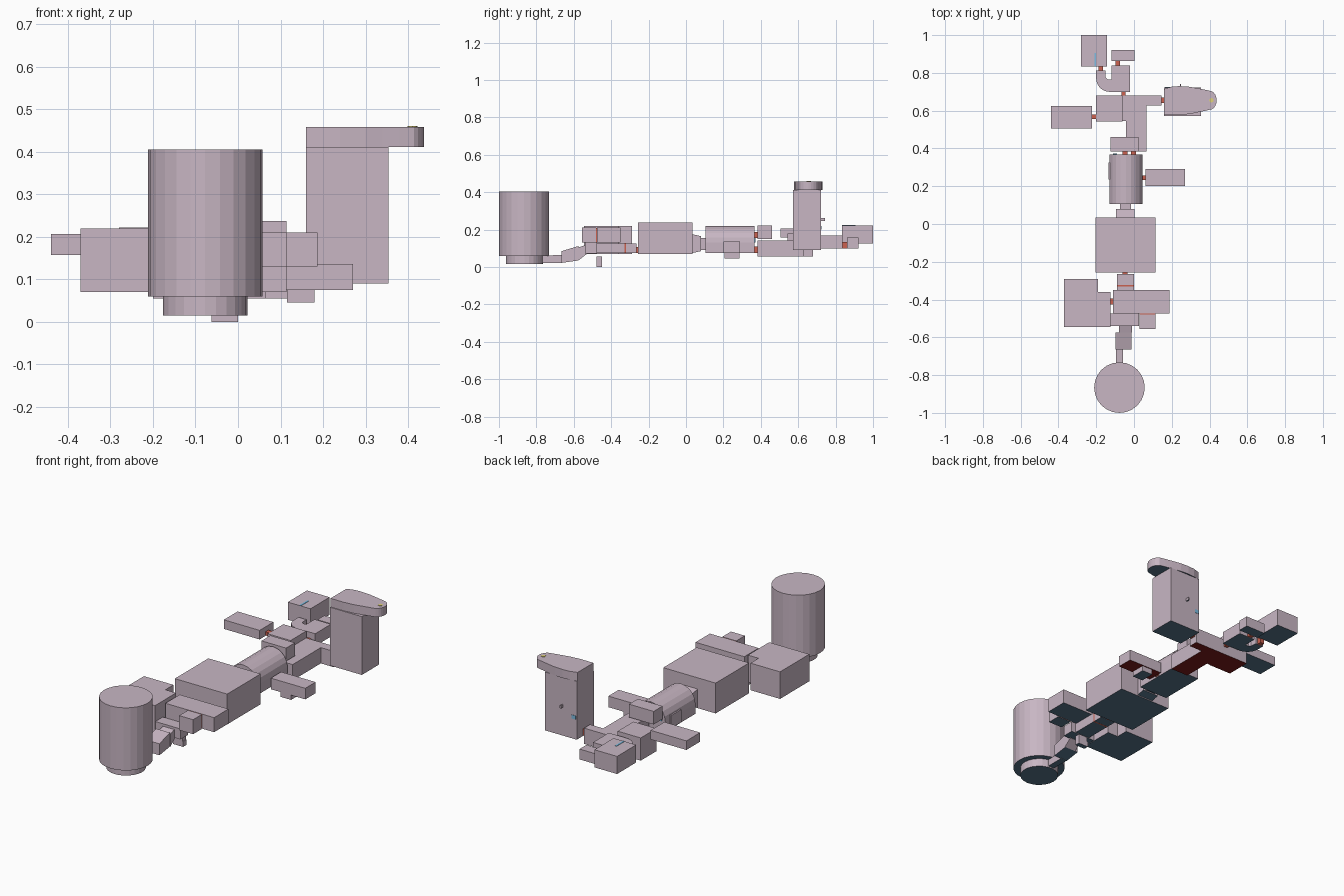
import bpy, bmesh, math


def material(name, rgb):
    m = bpy.data.materials.new(name)
    m.diffuse_color = (*rgb, 1)
    return m


WALL = material("wall", (0.58, 0.47, 0.55))
FLOOR = material("floor", (0.09, 0.17, 0.25))
RED_FLOOR = material("red_floor", (0.2, 0.01, 0.01))
DOOR = material("door", (0.6, 0.12, 0.08))
GLASS = material("glass", (0.2, 0.5, 0.75))
YELLOW = material("lamp", (0.75, 0.65, 0.2))


def loft(name, ring_a, ring_b, mat=WALL, floor=FLOOR):
    """Closed solid between two matching rings; downward faces get the floor colour."""
    bm = bmesh.new()
    a = [bm.verts.new(p) for p in ring_a]
    b = [bm.verts.new(p) for p in ring_b]
    n = len(a)
    bm.faces.new(a[::-1])
    bm.faces.new(b)
    for i in range(n):
        j = (i + 1) % n
        bm.faces.new((a[i], a[j], b[j], b[i]))
    bmesh.ops.recalc_face_normals(bm, faces=bm.faces)
    bm.normal_update()
    for f in bm.faces:
        f.material_index = 1 if f.normal.z < -0.9 else 0
    me = bpy.data.meshes.new(name)
    bm.to_mesh(me)
    bm.free()
    me.materials.append(mat)
    me.materials.append(floor)
    ob = bpy.data.objects.new(name, me)
    bpy.context.collection.objects.link(ob)
    return ob


def prism(name, pts, z0, z1, mat=WALL, floor=FLOOR):
    return loft(name, [(x, y, z0) for x, y in pts], [(x, y, z1) for x, y in pts], mat, floor)


def box(name, x0, x1, y0, y1, z0, z1, mat=WALL, floor=FLOOR):
    return prism(name, [(x0, y0), (x1, y0), (x1, y1), (x0, y1)], z0, z1, mat, floor)


def arc(cx, cy, r, a0, a1, n):
    return [(cx + r * math.cos(math.radians(a0 + (a1 - a0) * i / n)),
             cy + r * math.sin(math.radians(a0 + (a1 - a0) * i / n))) for i in range(n + 1)]


def section(y, x0, x1, z0, z1):
    return [(x0, y, z0), (x1, y, z0), (x1, y, z1), (x0, y, z1)]


# Round silo at the front, with its narrower foot
prism("silo", arc(-0.077, -0.866, 0.134, 0, 345, 23), 0.06, 0.405)
prism("silo_foot", arc(-0.077, -0.864, 0.099, 0, 345, 23), 0.015, 0.06)
loft("silo_passage", section(-0.78, -0.095, -0.058, 0.022, 0.06),
     section(-0.66, -0.095, -0.058, 0.022, 0.065))
loft("sloped_passage", section(-0.665, -0.097, -0.013, 0.022, 0.085),
     section(-0.575, -0.097, -0.013, 0.035, 0.112))
loft("ramp_passage", section(-0.575, -0.08, -0.01, 0.035, 0.105),
     section(-0.53, -0.08, -0.01, 0.07, 0.12))

# Front cluster of rooms
box("front_lobby", -0.125, 0.027, -0.54, -0.475, 0.072, 0.13)
box("front_corridor", -0.09, 0.0, -0.475, -0.265, 0.075, 0.127)
box("front_upper_room", -0.11, 0.187, -0.475, -0.35, 0.13, 0.21)
box("front_bay", 0.03, 0.115, -0.555, -0.48, 0.13, 0.21)
prism("front_left_room", [(-0.37, -0.545), (-0.125, -0.545), (-0.125, -0.36), (-0.19, -0.36),
                          (-0.19, -0.29), (-0.37, -0.29)], 0.07, 0.219)
box("hanging_shaft_top", -0.058, -0.002, -0.478, -0.45, 0.03, 0.055)
box("hanging_shaft_bottom", -0.062, 0.0, -0.478, -0.45, 0.0, 0.03)

# Main hall and its tapering neck
box("main_hall", -0.205, 0.114, -0.257, 0.035, 0.07, 0.237)
loft("hall_neck", section(0.035, -0.095, 0.003, 0.075, 0.175),
     section(0.08, -0.095, 0.003, 0.085, 0.165))
box("hall_neck_end", -0.075, -0.015, 0.08, 0.11, 0.09, 0.155)

# Vaulted room: arched section run along y
vault = [(0.045, 0.075)] + arc(-0.043, 0.13, 0.088, 0, 180, 10) + [(-0.131, 0.075)]
loft("vaulted_room", [(x, 0.105, z) for x, z in vault], [(x, 0.367, z) for x, z in vault])
box("vault_side_panel", -0.136, -0.12, 0.235, 0.325, 0.08, 0.15)
box("vault_window", -0.11, -0.09, 0.325, 0.372, 0.13, 0.17, GLASS, GLASS)

# Right wing with a hanging pit
box("right_wing", 0.06, 0.27, 0.2, 0.29, 0.075, 0.136, floor=RED_FLOOR)
box("right_wing_pit", 0.115, 0.18, 0.205, 0.285, 0.046, 0.08)

# Rear junction: low branching hall, raised left block
box("rear_upper_room", -0.125, 0.025, 0.383, 0.46, 0.15, 0.222)
prism("branching_hall", [(-0.042, 0.383), (0.065, 0.383), (0.065, 0.628), (0.145, 0.628),
                         (0.145, 0.68), (-0.06, 0.68), (-0.06, 0.545), (-0.042, 0.545)],
      0.055, 0.142, floor=RED_FLOOR)
box("junction_block", -0.2, -0.06, 0.543, 0.68, 0.055, 0.18, floor=RED_FLOOR)
box("left_wing", -0.44, -0.222, 0.505, 0.625, 0.157, 0.207)

# Tower with an overhanging rounded head
box("tower", 0.16, 0.354, 0.572, 0.722, 0.09, 0.411)
head = [(0.16, 0.577), (0.24, 0.577), (0.3, 0.583), (0.34, 0.592), (0.38, 0.6)]
head += arc(0.395, 0.655, 0.052, -65, 65, 8) + [(0.38, 0.71), (0.34, 0.718), (0.29, 0.727),
                                                (0.24, 0.73), (0.2, 0.727), (0.16, 0.715)]
# widen the rounded tip to the head's full reach
head = [(x if x < 0.4 else 0.4 + (x - 0.4) * 0.8, y) for x, y in head]
prism("tower_head", head, 0.411, 0.458)
prism("tower_lamp", arc(0.41, 0.655, 0.012, 0, 315, 7), 0.455, 0.46, YELLOW, YELLOW)
box("tower_fin", 0.243, 0.25, 0.715, 0.742, 0.247, 0.262)
box("tower_window", 0.165, 0.19, 0.7, 0.724, 0.2, 0.22, GLASS, GLASS)

# Hooked corridor at the back, leading to two end rooms
hook = [(-0.02, 0.70), (-0.02, 0.838), (-0.12, 0.838), (-0.12, 0.765)]
hook += [(-0.14, 0.765), (-0.15, 0.775), (-0.152, 0.812), (-0.2, 0.812)]
hook += arc(-0.13, 0.77, 0.07, 180, 270, 6)
prism("hooked_corridor", hook, 0.1, 0.168)
box("end_room", -0.28, -0.142, 0.833, 1.0, 0.125, 0.222)
box("end_room_window", -0.21, -0.2, 0.833, 0.905, 0.215, 0.224, GLASS, GLASS)
box("end_side_room", -0.12, 0.003, 0.862, 0.922, 0.1, 0.157)

# Doors joining the rooms: x0, x1, y0, y1, z0, z1
doors = [
    (-0.187, -0.163, 0.81, 0.836, 0.1, 0.135), (-0.097, -0.074, 0.836, 0.864, 0.1, 0.135),
    (-0.066, -0.044, 0.678, 0.702, 0.1, 0.135), (0.144, 0.162, 0.64, 0.67, 0.095, 0.13),
    (-0.223, -0.198, 0.555, 0.58, 0.16, 0.18), (-0.06, -0.034, 0.365, 0.385, 0.155, 0.187),
    (-0.015, 0.01, 0.365, 0.385, 0.075, 0.11), (0.043, 0.062, 0.233, 0.257, 0.08, 0.11),
    (-0.06, -0.034, -0.268, -0.255, 0.075, 0.107), (-0.0905, 0.0005, -0.33, -0.322, 0.0745, 0.1275),
    (-0.127, -0.108, -0.425, -0.395, 0.135, 0.165), (-0.13, -0.123, -0.52, -0.49, 0.075, 0.11),
    (0.03, 0.113, -0.482, -0.474, 0.132, 0.208),
]
for i, d in enumerate(doors):
    box(f"door_{i + 1}", *d, DOOR, DOOR)
